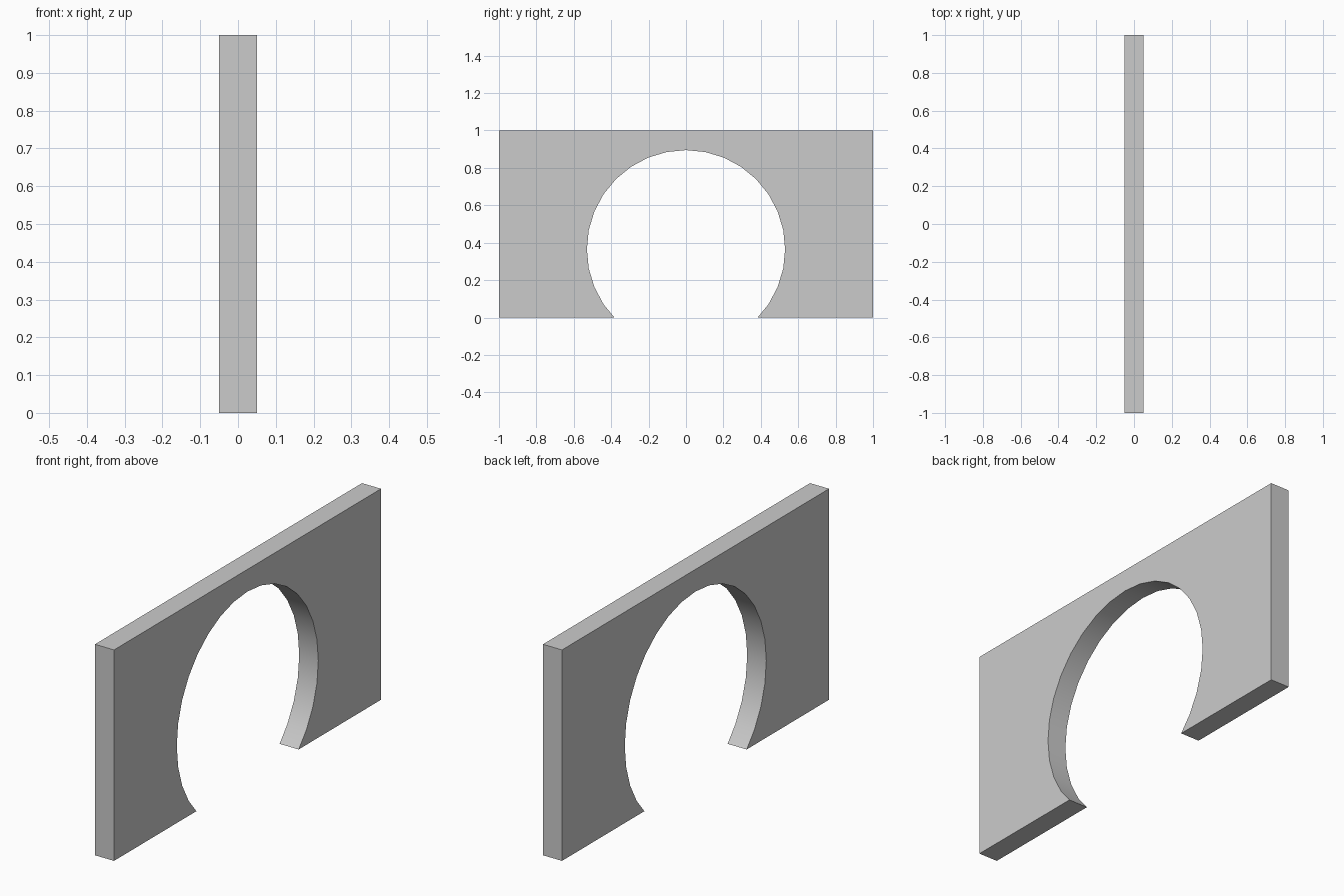
import bpy, bmesh
from math import sin, cos, radians
from mathutils import Vector

if "Cube" in bpy.data.objects:
    bpy.data.objects.remove(bpy.data.objects["Cube"])

THICK, HALF, HEIGHT = 0.10, 1.0, 1.0
RADIUS, CENTRE_Z, SIDES = 0.53, 0.365, 32

# Horseshoe opening: ring points above the floor, ends cut at z = 0
ring = [(RADIUS * sin(radians(a)), CENTRE_Z + RADIUS * cos(radians(a)))
        for a in [i * 360 / SIDES for i in range(-12, 13)]]
(y0, z0), (y1, z1) = ring[-1], ring[-2]
foot = y0 + (y1 - y0) * (0 - z0) / (z1 - z0)
arch = [(-foot, 0)] + ring[1:-1] + [(foot, 0)]

# Wall outline with the opening, extruded through its thickness
outline = arch + [(HALF, 0), (HALF, HEIGHT), (-HALF, HEIGHT), (-HALF, 0)]
bm = bmesh.new()
face = bm.faces.new([bm.verts.new((-THICK / 2, y, z)) for y, z in outline])
ext = bmesh.ops.extrude_face_region(bm, geom=[face], use_keep_orig=True)
moved = [v for v in ext["geom"] if isinstance(v, bmesh.types.BMVert)]
bmesh.ops.translate(bm, verts=moved, vec=Vector((THICK, 0, 0)))
bmesh.ops.recalc_face_normals(bm, faces=bm.faces)
mesh = bpy.data.meshes.new("arched_wall")
bm.to_mesh(mesh)
bm.free()
wall = bpy.data.objects.new("arched_wall", mesh)
bpy.context.collection.objects.link(wall)

# Smooth arch soffit, crisp wall edges
bpy.context.view_layer.objects.active = wall
wall.select_set(True)
bpy.ops.object.shade_smooth_by_angle(angle=radians(30))
